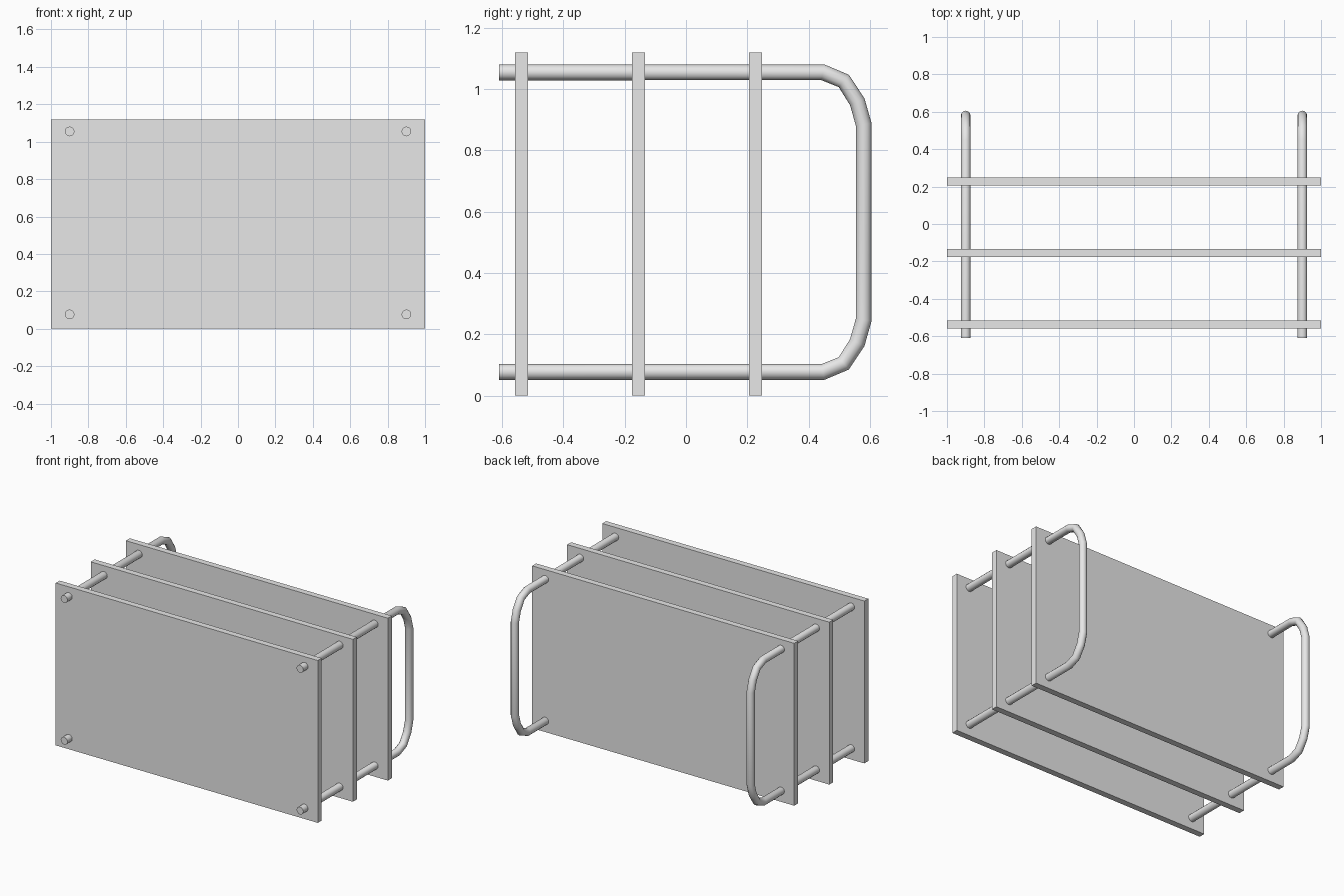
import bpy
import math

cube = bpy.data.objects.get("Cube")
if cube:
    bpy.data.objects.remove(cube, do_unlink=True)

# Single grey finish
grey = bpy.data.materials.new("light_grey")
grey.use_nodes = True
grey.diffuse_color = (0.8, 0.8, 0.8, 1)
grey.node_tree.nodes["Principled BSDF"].inputs["Base Color"].default_value = (0.8, 0.8, 0.8, 1)

HEIGHT = 1.12
THICK = 0.043
MID_Z = 0.566


def panel(name, y):
    bpy.ops.mesh.primitive_cube_add(size=1, location=(0, y, HEIGHT / 2))
    ob = bpy.context.object
    ob.name = name
    ob.data.name = name
    ob.scale = (2, THICK, HEIGHT)
    bpy.ops.object.transform_apply(location=False, rotation=False, scale=True)
    ob.data.materials.append(grey)


def rail(name, x):
    # Upper half of the U-shaped path, mirrored for the lower half
    upper = [(-0.61, 0.489), (0.447, 0.489), (0.515, 0.461), (0.559, 0.393), (0.58, 0.319)]
    path = upper + [(y, -z) for y, z in reversed(upper)]
    curve = bpy.data.curves.new(name, "CURVE")
    curve.dimensions = "3D"
    curve.bevel_depth = 0.026
    curve.bevel_resolution = 4
    curve.use_fill_caps = True
    spline = curve.splines.new("POLY")
    spline.points.add(len(path) - 1)
    for point, (y, z) in zip(spline.points, path):
        point.co = (x, y, MID_Z + z, 1)
    ob = bpy.data.objects.new(name, curve)
    bpy.context.collection.objects.link(ob)
    bpy.ops.object.select_all(action="DESELECT")
    ob.select_set(True)
    bpy.context.view_layer.objects.active = ob
    bpy.ops.object.convert(target="MESH")
    ob = bpy.context.object
    ob.data.materials.clear()
    ob.data.materials.append(grey)
    bpy.ops.object.shade_smooth_by_angle(angle=math.radians(35))


# Three upright panels
for name, y in (("front_panel", -0.537), ("middle_panel", -0.155), ("back_panel", 0.227)):
    panel(name, y)

# Bent tube rails running through the panels, with a handle loop at the back
for name, x in (("left_rail", 0.9), ("right_rail", -0.9)):
    rail(name, x)
